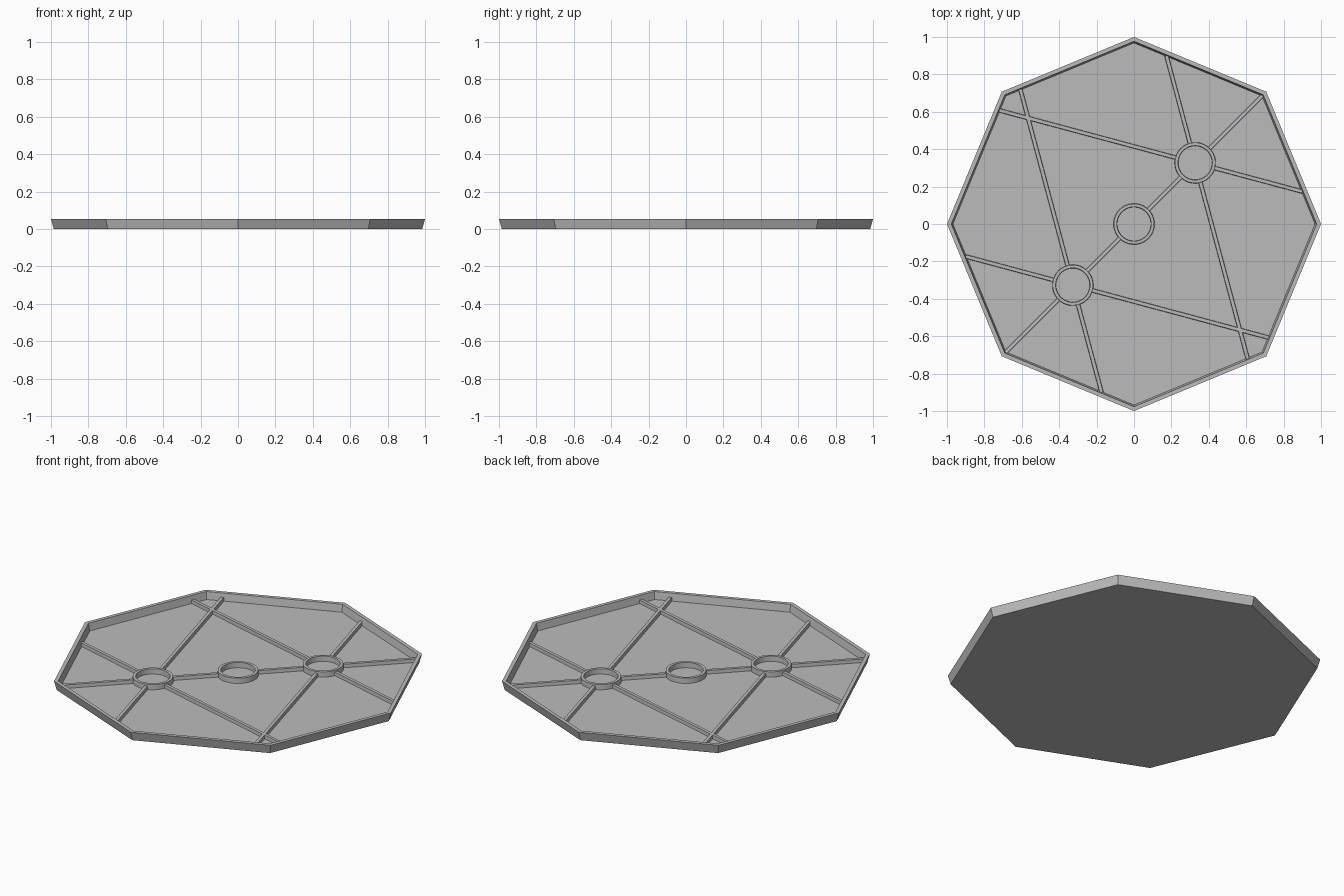
import bpy, bmesh, math
from mathutils import Vector

cube = bpy.data.objects.get("Cube")
if cube:
    bpy.data.objects.remove(cube)

FLOOR, RIB_TOP, RING_TOP, RIM_TOP = 0.01, 0.03, 0.04, 0.053
INNER = 0.968                        # corner radius of the tray floor
RING_OUT, RING_IN = 0.11, 0.09

grey = bpy.data.materials.new("plain grey")
grey.use_nodes = True
colour = (0.5, 0.5, 0.5, 1)
grey.diffuse_color = colour
grey.node_tree.nodes["Principled BSDF"].inputs["Base Color"].default_value = colour


def make(name, bm):
    bmesh.ops.recalc_face_normals(bm, faces=bm.faces)
    mesh = bpy.data.meshes.new(name)
    bm.to_mesh(mesh)
    bm.free()
    mesh.materials.append(grey)
    obj = bpy.data.objects.new(name, mesh)
    bpy.context.collection.objects.link(obj)
    return obj


def lathe(name, profile, sides, centre=(0, 0), closed=False):
    """Turn (radius, height) points into a many-sided solid."""
    bm = bmesh.new()
    rings = []
    for r, z in profile:
        angles = [math.tau * i / sides for i in range(sides)]
        rings.append([bm.verts.new((centre[0] + r * math.cos(a),
                                    centre[1] + r * math.sin(a), z)) for a in angles])
    pairs = list(zip(rings, rings[1:]))
    if closed:
        pairs.append((rings[-1], rings[0]))
    else:
        bm.faces.new(rings[0])
        bm.faces.new(rings[-1])
    for a, b in pairs:
        for i in range(sides):
            j = (i + 1) % sides
            bm.faces.new((a[i], a[j], b[j], b[i]))
    return make(name, bm)


def wall_distance(start, direction):
    """Distance from a point to the inside of the octagonal wall."""
    apothem = (INNER + 0.004) * math.cos(math.pi / 8)
    hits = []
    for i in range(8):
        a = math.pi / 8 + i * math.pi / 4
        normal = Vector((math.cos(a), math.sin(a)))
        if normal.dot(direction) > 1e-6:
            hits.append((apothem - normal.dot(start)) / normal.dot(direction))
    return min(hits)


def rib(name, start, angle, length=None):
    """Straight rib running from a ring's edge to the wall or a given length."""
    d = Vector((math.cos(angle), math.sin(angle)))
    side = Vector((-d.y, d.x))
    start = Vector(start)
    near = start + d * (RING_OUT - 0.01)
    far = start + d * (length or wall_distance(start, d))
    bm = bmesh.new()
    rows = []
    for p in (near, far):
        section = ((-0.011, FLOOR - 0.002), (0.011, FLOOR - 0.002),
                   (0.009, RIB_TOP), (-0.009, RIB_TOP))
        rows.append([bm.verts.new((*(p + side * s), z)) for s, z in section])
    a, b = rows
    bm.faces.new(a)
    bm.faces.new(b)
    for i in range(4):
        j = (i + 1) % 4
        bm.faces.new((a[i], a[j], b[j], b[i]))
    make(name, bm)


# Octagonal tray with a flared rim
lathe("tray", [(0.985, 0), (1, RIM_TOP), (0.977, RIM_TOP), (INNER, FLOOR)], 8)

# Raised rings along the diagonal
OFFSET = 0.327
centres = {"centre": (0, 0), "back_left": (OFFSET, OFFSET), "front_right": (-OFFSET, -OFFSET)}
for label, c in centres.items():
    ring = lathe(label + "_ring", [(RING_OUT, FLOOR - 0.002), (RING_OUT - 0.002, RING_TOP),
                                   (RING_IN + 0.002, RING_TOP), (RING_IN, FLOOR - 0.002)],
                 48, c, closed=True)
    bpy.ops.object.select_all(action="DESELECT")
    ring.select_set(True)
    bpy.context.view_layer.objects.active = ring
    bpy.ops.object.shade_smooth_by_angle(angle=math.radians(30))

# Ribs radiating from the two outer rings, and along the diagonal
for label, outward in (("back_left", 45), ("front_right", 225)):
    c = centres[label]
    for n, turn in enumerate((0, 60, -60, 120, -120)):
        rib(f"{label}_rib_{n + 1}", c, math.radians(outward + turn))
    gap = OFFSET * math.sqrt(2) - RING_OUT + 0.01
    rib(label + "_link_rib", c, math.radians(outward + 180), gap)
